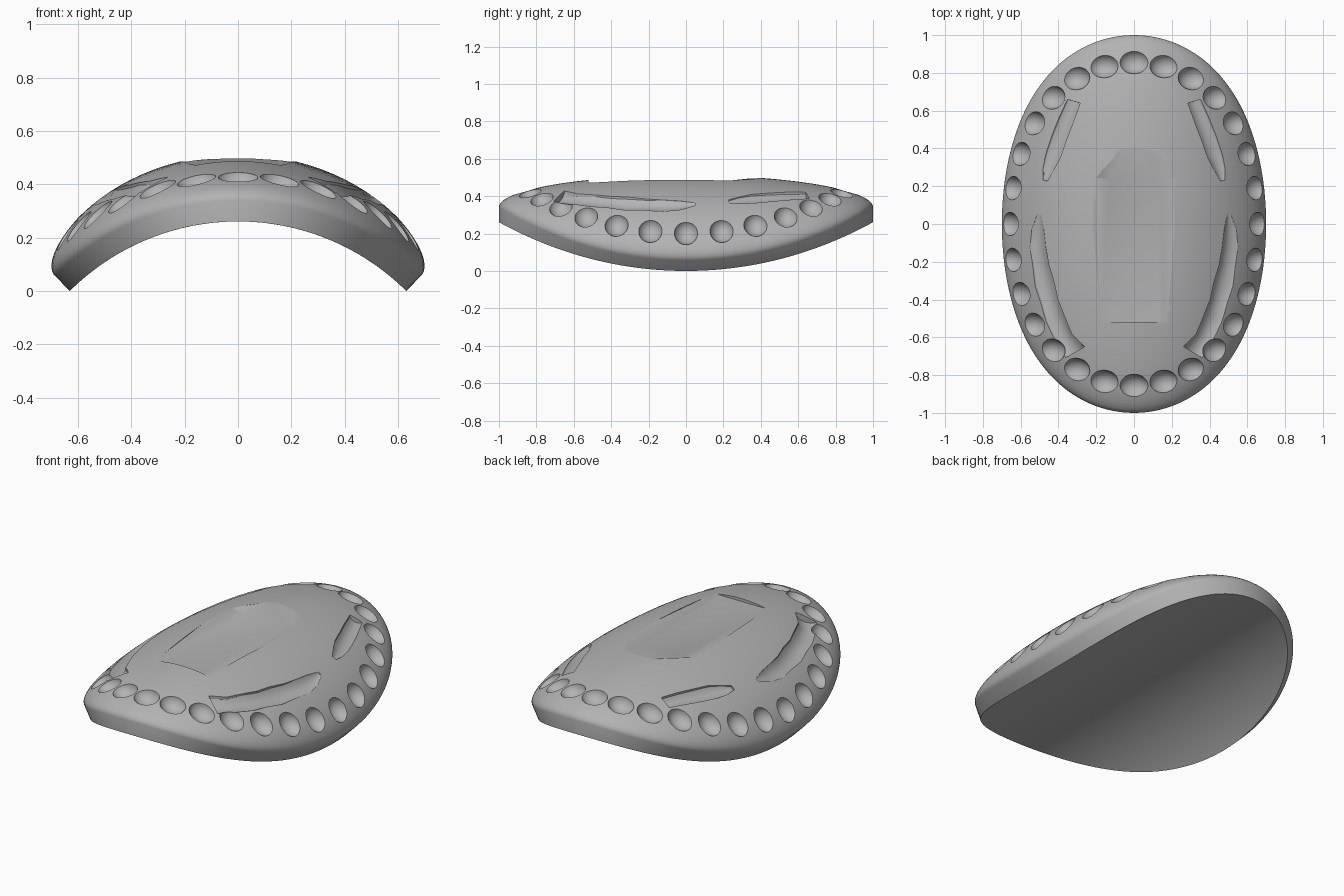
import bpy, bmesh, math, random
from mathutils import Vector

random.seed(4)
if "Cube" in bpy.data.objects:
    bpy.data.objects.remove(bpy.data.objects["Cube"], do_unlink=True)

R = 0.893                 # radius of the bent underside
HALF_W, RIM, DOME = 0.70, 0.08, 0.171
BASE = R * math.cos(HALF_W / R)

grey = bpy.data.materials.new("plain_grey")
grey.use_nodes = True
colour = (0.45, 0.45, 0.45, 1)
grey.diffuse_color = colour
grey.node_tree.nodes["Principled BSDF"].inputs["Base Color"].default_value = colour


def thickness(s, y):
    """Thickness of the unbent domed oval."""
    return RIM + DOME * math.sqrt(max(0, 1 - (s / HALF_W) ** 2 - y * y))


def bend(p):
    """Wrap a point of the flat oval around the y axis."""
    a, r = p[0] / R, R + p[2]
    return Vector((r * math.sin(a), p[1], r * math.cos(a) - BASE))


def finish(name, bm, smooth=True):
    bmesh.ops.recalc_face_normals(bm, faces=bm.faces)
    for f in bm.faces:
        f.smooth = smooth
    mesh = bpy.data.meshes.new(name)
    bm.to_mesh(mesh)
    bm.free()
    mesh.materials.append(grey)
    ob = bpy.data.objects.new(name, mesh)
    bpy.context.collection.objects.link(ob)
    return ob


def skin(bm, rings):
    """Join successive closed rings of vertices with quads."""
    n = len(rings[0])
    for a, b in zip(rings, rings[1:]):
        for i in range(n):
            j = (i + 1) % n
            bm.faces.new((a[i], a[j], b[j], b[i]))


# Bent oval plate with a domed top
bm = bmesh.new()
SEG, RINGS = 128, 26
levels = [math.sin(math.pi / 2 * k / RINGS) for k in range(1, RINGS + 1)]


def oval(u, top):
    ring = []
    for i in range(SEG):
        a = math.tau * i / SEG
        z = RIM + DOME * math.sqrt(max(0, 1 - u * u)) if top else 0
        ring.append(bm.verts.new(bend((HALF_W * u * math.cos(a), u * math.sin(a), z))))
    return ring


rings = [oval(u, True) for u in levels] + [oval(u, False) for u in reversed(levels)]
skin(bm, rings)
for ring, z in ((rings[0], RIM + DOME), (rings[-1], 0)):
    pole = bm.verts.new(bend((0, 0, z)))
    for i in range(SEG):
        bm.faces.new((ring[i], ring[(i + 1) % SEG], pole))
plate = finish("domed_oval_plate", bm)

# Round dimples following the rim
bm = bmesh.new()
COUNT, INSET = 28, 0.86
for i in range(COUNT):
    a = math.tau * i / COUNT
    s, y = INSET * HALF_W * math.sin(a), INSET * math.cos(a)
    new = bmesh.ops.create_uvsphere(bm, u_segments=32, v_segments=18, radius=0.065)["verts"]
    for v in new:
        v.co = bend(v.co + Vector((s, y, thickness(s, y) + 0.018)))
dimples = finish("dimple_cutter", bm)

# Wavy side grooves: x, y and half width along each path
front_groove = [(0.315, -0.68, 0.052), (0.375, -0.6, 0.042), (0.42, -0.5, 0.047),
                (0.45, -0.41, 0.042), (0.475, -0.32, 0.047), (0.495, -0.22, 0.04),
                (0.51, -0.12, 0.042), (0.51, -0.03, 0.032), (0.502, 0.05, 0.01)]
rear_groove = [(0.47, 0.23, 0.01), (0.455, 0.29, 0.026), (0.43, 0.36, 0.035),
               (0.40, 0.45, 0.035), (0.365, 0.54, 0.034), (0.32, 0.65, 0.03)]


def flat_point(x, y):
    s = x * 0.8
    for _ in range(6):
        s = R * math.asin(x / (R + thickness(s, y)))
    return Vector((s, y, thickness(s, y)))


bm = bmesh.new()
for path in (front_groove, rear_groove):
    wobble = [random.uniform(-0.006, 0.006) for _ in path]
    pts = [flat_point(x, y) for x, y, w in path]
    for side in (1, -1):
        rings = []
        for k, (p, (x, y, w)) in enumerate(zip(pts, path)):
            along = (pts[min(k + 1, len(pts) - 1)] - pts[max(k - 1, 0)]).normalized()
            slope = -DOME ** 2 * p.x / (HALF_W ** 2 * (p.z - RIM))
            across = Vector((along.y, -along.x, slope * along.y)).normalized()
            up = across.cross(along).normalized()
            ring = []
            for i in range(12):
                a = math.tau * i / 12
                q = (p + across * math.cos(a) * w * 1.15
                     + up * (math.sin(a) * (w * 0.8 + 0.004) + w * 0.3 + wobble[k]))
                q = bend(q)
                ring.append(bm.verts.new((q.x * side, q.y, q.z)))
            rings.append(ring)
        skin(bm, rings)
        bm.faces.new(rings[0])
        bm.faces.new(rings[-1])
grooves = finish("groove_cutter", bm)

# Shallow faceted recess in the centre
bm = bmesh.new()
outline = [(0.08, 0.40, 0.498), (0.21, 0.24, 0.485), (0.218, 0.0, 0.487), (0.175, -0.52, 0.474)]
floor = [(0.13, 0.24, 0.468), (0.13, -0.52, 0.470)]
for x, y, z in outline + floor + [(x, y, 0.6) for x, y, z in outline]:
    for side in (1, -1):
        shift = 0.02 if y > 0.3 else 0
        bm.verts.new((x * side + shift, y, z))
bmesh.ops.convex_hull(bm, input=bm.verts)
recess = finish("recess_cutter", bm, smooth=False)

# Carve the plate, then drop the cutters
for cutter in (recess, grooves, dimples):
    cutter.hide_render = True
    mod = plate.modifiers.new(cutter.name, "BOOLEAN")
    mod.operation, mod.solver, mod.object = "DIFFERENCE", "EXACT", cutter
bpy.context.view_layer.update()
carved = bpy.data.meshes.new_from_object(plate.evaluated_get(bpy.context.evaluated_depsgraph_get()))
plate.modifiers.clear()
plate.data = carved
carved.materials.clear()
carved.materials.append(grey)
for f in carved.polygons:
    f.material_index = 0
for cutter in (recess, grooves, dimples):
    bpy.data.objects.remove(cutter, do_unlink=True)
carved.set_sharp_from_angle(angle=math.radians(28))
